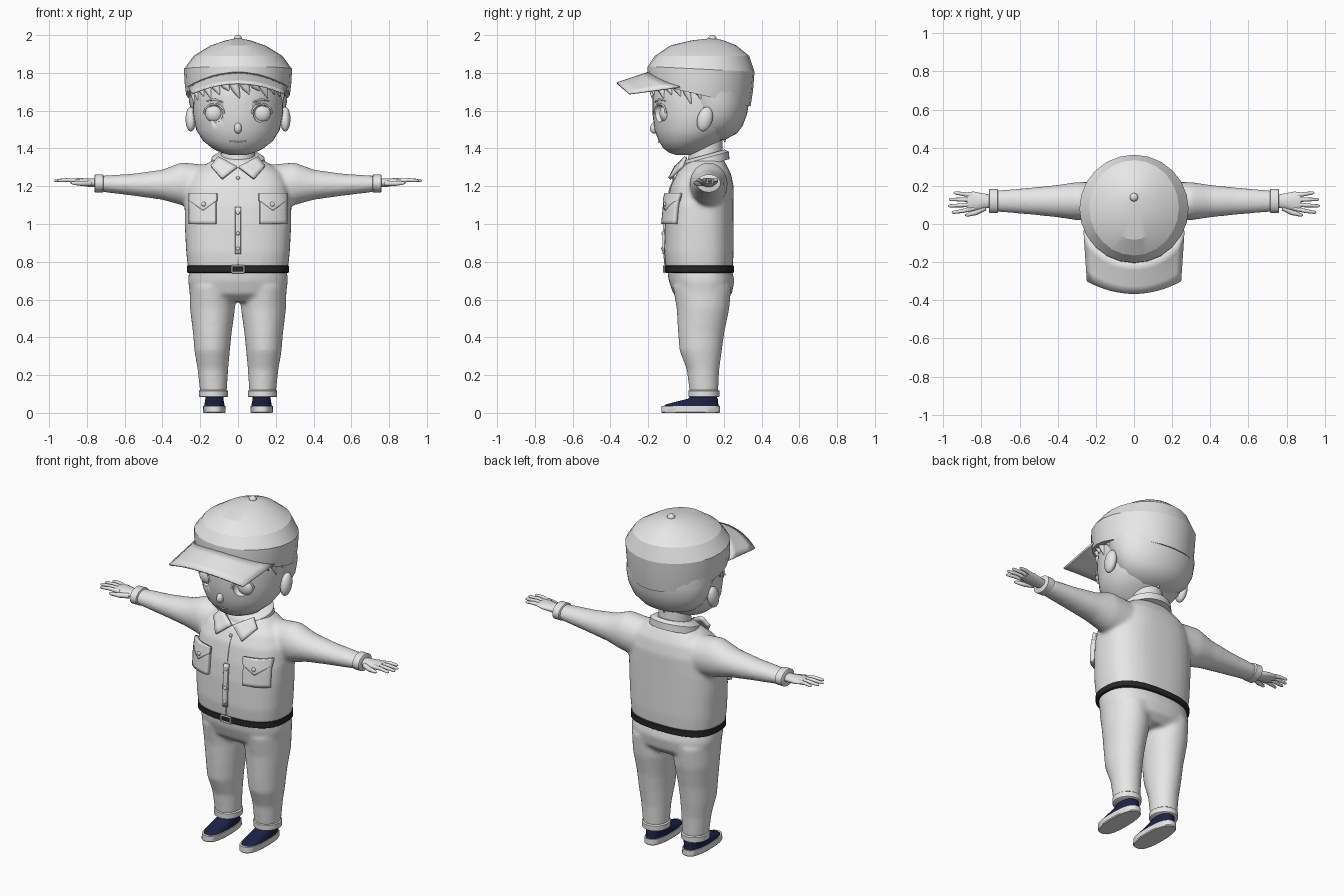
import bpy, bmesh
from math import sin, cos, pi, radians
from mathutils import Vector, Matrix

cube = bpy.data.objects.get("Cube")
if cube:
    bpy.data.objects.remove(cube)


def material(name, rgb):
    m = bpy.data.materials.new(name)
    m.use_nodes = True
    m.diffuse_color = (*rgb, 1)
    m.node_tree.nodes["Principled BSDF"].inputs["Base Color"].default_value = (*rgb, 1)
    return m


GREY = material("light grey", (0.8, 0.8, 0.8))
NAVY = material("navy blue", (0.012, 0.015, 0.06))
BLACK = material("belt black", (0.02, 0.02, 0.02))


def finish(name, bm, mat=GREY, mirror=False, solid=0, angle=40):
    """Turn a bmesh into an object; angle 0 leaves it faceted."""
    bmesh.ops.recalc_face_normals(bm, faces=bm.faces)
    me = bpy.data.meshes.new(name)
    bm.to_mesh(me)
    bm.free()
    me.materials.append(mat)
    ob = bpy.data.objects.new(name, me)
    bpy.context.collection.objects.link(ob)
    if angle:
        bpy.ops.object.select_all(action='DESELECT')
        ob.select_set(True)
        bpy.context.view_layer.objects.active = ob
        bpy.ops.object.shade_smooth_by_angle(angle=radians(angle))
    if solid:
        s = ob.modifiers.new("thickness", 'SOLIDIFY')
        s.thickness, s.offset = solid, 0
    if mirror:
        ob.modifiers.new("mirror", 'MIRROR')
    return ob


def skin(name, lofts, **kw):
    """Bridge each list of rings into a closed tube."""
    bm = bmesh.new()
    for rings in lofts:
        rows = [[bm.verts.new(p) for p in r] for r in rings]
        n = len(rows[0])
        for a, b in zip(rows, rows[1:]):
            for i in range(n):
                bm.faces.new((a[i], a[(i + 1) % n], b[(i + 1) % n], b[i]))
        bm.faces.new(rows[0])
        bm.faces.new(rows[-1])
    return finish(name, bm, **kw)


def oval(rx, ry, power=2, n=40):
    pts = []
    for i in range(n):
        c, s = cos(2 * pi * i / n), sin(2 * pi * i / n)
        k = (abs(c) ** power + abs(s) ** power) ** (-1 / power)
        pts.append((rx * c * k, ry * s * k))
    return pts


def level(z, cy, rx, ry, cx=0, tilt=0, **kw):
    return [(cx + x, cy + y, z + tilt * y) for x, y in oval(rx, ry, **kw)]


def upright(x, cz, ry, rz, side=1, cy=0.12):
    return [(side * x, cy + a, cz + b) for a, b in oval(ry, rz, n=28)]


def tube(points, radii, n=10):
    pts = [Vector(p) for p in points]
    rings = []
    for i, p in enumerate(pts):
        d = pts[min(i + 1, len(pts) - 1)] - pts[max(i - 1, 0)]
        q = d.to_track_quat('Z', 'Y')
        rings.append([p + q @ Vector((x, y, 0)) for x, y in oval(radii[i], radii[i], n=n)])
    return rings


def ball(name, at, size, turn=0, **kw):
    bm = bmesh.new()
    m = Matrix.Translation(at) @ Matrix.Rotation(turn, 4, 'X') @ Matrix.Diagonal((*size, 1))
    bmesh.ops.create_uvsphere(bm, u_segments=24, v_segments=14, radius=1, matrix=m)
    return finish(name, bm, **kw)


def sheet(name, f, nu=12, nv=8, **kw):
    """Grid surface from f(u, v), both running 0..1."""
    bm = bmesh.new()
    g = [[bm.verts.new(f(i / nu, j / nv)) for j in range(nv + 1)] for i in range(nu + 1)]
    for i in range(nu):
        for j in range(nv):
            bm.faces.new((g[i][j], g[i + 1][j], g[i + 1][j + 1], g[i][j + 1]))
    return finish(name, bm, **kw)


def fuse(ob):
    r = ob.modifiers.new("fuse", 'REMESH')
    r.mode, r.voxel_size, r.use_smooth_shade = 'VOXEL', 0.011, True
    s = ob.modifiers.new("soften", 'SMOOTH')
    s.factor, s.iterations = 0.5, 8


# Shirt: torso and sleeves fused into one surface
TORSO = [(.76, .07, .264, .177), (.85, .068, .274, .184), (1, .07, .282, .182),
         (1.1, .075, .282, .177), (1.2, .085, .267, .167), (1.27, .095, .235, .142),
         (1.32, .105, .165, .105), (1.35, .11, .11, .08)]
SLEEVE = [(.18, 1.2, .1, .115), (.3, 1.213, .1, .113), (.4, 1.208, .085, .08),
          (.55, 1.208, .07, .059), (.73, 1.213, .055, .042)]
fuse(skin("shirt", [[level(*r, power=2.6) for r in TORSO]] +
          [[upright(*r, side=s) for r in SLEEVE] for s in (-1, 1)]))


def chest(x, z):
    """Depth of the torso front at a point."""
    for a, b in zip(TORSO, TORSO[1:]):
        if a[0] <= z <= b[0]:
            t = (z - a[0]) / (b[0] - a[0])
            cy, rx, ry = (p + (q - p) * t for p, q in zip(a[1:], b[1:]))
            return cy - ry * max(0, 1 - abs(x / rx) ** 2.6) ** (1 / 2.6)
    return 0


def patch(name, x0, x1, z0, z1, lift, point=0, **kw):
    def f(u, v):
        x = x0 + (x1 - x0) * u
        low = z0 - point * (1 - abs(2 * u - 1))
        z = low + (z1 - low) * v
        return x, chest(x, z) - lift, z
    return sheet(name, f, **kw)


patch("pockets", .115, .25, 1, 1.15, .012, solid=.03, mirror=True)
patch("pocket_flaps", .11, .255, 1.125, 1.162, .022, point=.055, solid=.02, mirror=True)
ball("pocket_buttons", (.182, chest(.182, 1.1) - .034, 1.105), (.012, .008, .012), mirror=True)
patch("placket", -.015, .015, .84, 1.09, .004, solid=.012)
patch("front_seam", -.003, .003, .78, 1.25, .002, solid=.006)
for i, z in enumerate((.87, .95, 1.06, 1.245)):
    ball(f"shirt_button_{i}", (0, chest(0, z) - .01, z), (.01, .006, .01))

# Collar: sloping band and two pointed lapels
skin("collar_band", [[level(z, .105, rx, ry, tilt=.27)
                      for z, rx, ry in ((1.31, .145, .125), (1.35, .14, .122), (1.367, .115, .1))]])
LAPEL = [Vector(p) for p in ((.004, -.055, 1.302), (.105, .0, 1.355),
                             (.085, -.088, 1.24), (.143, -.02, 1.305))]
sheet("lapels", lambda u, v: LAPEL[0].lerp(LAPEL[1], u).lerp(LAPEL[2].lerp(LAPEL[3], u), v),
      nu=4, nv=4, solid=.016, mirror=True)

# Cuffs and hands
skin("sleeve_cuffs", [[upright(x, 1.215, .056 + d, .041 + d)
                       for x, d in ((.712, 0), (.716, .007), (.757, .007), (.761, 0))]], mirror=True)
fingers = [tube([(.84, .115 + k * .022, 1.225), (.9, .113 + k * .03, 1.233),
                 (tip - .008, .112 + k * .034, 1.23), (tip, .112 + k * .035, 1.229)],
                (.013, .0105, .008, .003))
           for k, tip in ((-1.5, .955), (-.5, .975), (.5, .97), (1.5, .945))]
thumb = tube([(.78, .085, 1.215), (.83, .06, 1.215), (.875, .047, 1.217), (.885, .045, 1.217)],
             (.015, .014, .009, .003))
palm = [upright(*r) for r in ((.74, 1.217, .032, .024), (.79, 1.219, .04, .022),
                              (.84, 1.224, .05, .019), (.875, 1.228, .046, .012))]
skin("fingers_and_thumbs", fingers + [thumb], mirror=True)
skin("palms", [palm], mirror=True)

# Trousers, turn-ups, belt
PELVIS = [(.77, .07, .257, .17), (.7, .082, .264, .174), (.63, .088, .255, .155), (.59, .09, .18, .11)]
LEG = [(.67, .085, .12, .155, .137), (.55, .09, .119, .139, .135), (.42, .08, .102, .122, .136),
       (.33, .078, .094, .112, .137), (.23, .09, .081, .086, .133), (.1, .095, .07, .075, .13)]
fuse(skin("trousers", [[level(*r, power=2.4) for r in PELVIS]] +
          [[level(z, cy, rx, ry, s * cx) for z, cy, rx, ry, cx in LEG] for s in (-1, 1)]))
skin("turn_ups", [[level(z, .095, .07 + d, .075 + d, .13)
                   for z, d in ((.083, 0), (.087, .006), (.117, .007), (.122, 0))]], mirror=True)
skin("belt", [[level(z, .071, .264 + d, .177 + d, power=2.6)
               for z, d in ((.741, 0), (.745, .006), (.777, .006), (.781, 0))]], mat=BLACK)
frame = [(-.032, .744), (.032, .744), (.032, .778), (-.032, .778)]
skin("buckle", [tube([(a, -.116, b), (c, -.116, d)], (.005, .005))
                for (a, b), (c, d) in zip(frame, frame[1:] + frame[:1])])

# Shoes
skin("shoe_soles", [[level(z, .025, .056 + d, .152 + d, .125, power=2.6)
                     for z, d in ((0, 0), (.005, .004), (.036, .003))]], mirror=True)
skin("shoe_uppers", [[level(*r, cx=.125, power=2.5)
                      for r in ((.03, .026, .055, .15), (.045, .033, .053, .138),
                                (.06, .06, .05, .11), (.075, .09, .048, .078), (.1, .095, .045, .06))]],
     mat=NAVY, mirror=True)

# Head with hollow eye sockets
head = skin("head", [[level(*r) for r in (
    (1.366, -.005, .045, .05), (1.378, -.005, .09, .085), (1.4, .003, .135, .122),
    (1.44, .02, .185, .165), (1.5, .05, .222, .217), (1.58, .065, .237, .242),
    (1.66, .07, .24, .248), (1.75, .075, .235, .248), (1.85, .08, .16, .18))]], angle=60)
socket = ball("eye_socket_cutter", (.128, -.15, 1.585), (.05, .04, .05), mirror=True)
socket.hide_render = True
socket.display_type = 'WIRE'
cut = head.modifiers.new("sockets", 'BOOLEAN')
cut.operation, cut.object = 'DIFFERENCE', socket
ball("eyeballs", (.127, -.108, 1.585), (.047, .032, .047), mirror=True)
skin("eyelids", [tube([(.127 + .053 * cos(a), -.137 + .03 * cos(a), 1.585 + .05 * sin(a))
                       for a in (pi * i / 10 for i in range(11))], [.005] * 11)], mirror=True)
skin("eyebrows", [tube([(.08, -.165, 1.645), (.125, -.143, 1.66), (.17, -.105, 1.65)],
                       (.003, .006, .002))], mirror=True)
ball("nose", (0, -.165, 1.508), (.02, .026, .03), turn=-.3)
skin("mouth", [tube([(-.05, -.136, 1.438), (0, -.145, 1.434), (.05, -.136, 1.438)],
                    (.002, .004, .002))])
ball("ears", (.25, .1, 1.555), (.028, .04, .066), turn=-.25, mirror=True)
skin("neck", [[level(z, .105, r, r) for z, r in ((1.3, .1), (1.38, .088), (1.5, .088))]])

# Hair: back shell, nape points, fringe locks
skin("hair", [[level(*r) for r in ((1.445, .13, .1, .075), (1.48, .15, .17, .12),
                                   (1.52, .16, .215, .14), (1.58, .16, .245, .163),
                                   (1.65, .15, .26, .185), (1.73, .13, .262, .2))]], angle=60)


def lock(deg, root, tip, drift, thick):
    a, b = radians(deg), radians(deg + drift)
    mid = (a + b) / 2
    return tube([((.24 - d) * cos(t), .07 + (.25 - d) * sin(t), z) for t, z, d in
                 ((a, root, .015), (mid, (root + tip) / 2, .003), (b, tip, 0))],
                (thick, thick * .8, .002))


skin("fringe", [lock(d, 1.755, 1.665 + .02 * (i % 3) - .03 * (abs(d + 90) > 55), 9, .026)
                for i, d in enumerate(range(-175, 0, 13))])
skin("nape_points", [tube([(x, .2 - 1.2 * x * x, 1.5), (x * 1.05, .205 - 1.5 * x * x, 1.435 + .5 * abs(x))],
                          (.03, .003)) for x in (-.14, -.1, -.05, 0, .05, .1, .14)])

# Cap: faceted crown, peak, top button
skin("cap_crown", [[level(z, cy, rx, ry, tilt=t, n=24) for z, cy, rx, ry, t in (
    (1.685, .07, .275, .272, -.23), (1.75, .075, .283, .28, -.15), (1.82, .08, .286, .283, -.05),
    (1.89, .085, .235, .25, 0), (1.945, .092, .145, .175, 0), (1.972, .115, .065, .085, 0),
    (1.983, .14, .01, .01, 0))]], angle=18)


def peak(u, v):
    s = 2 * u - 1
    inner = Vector((.262 * s, .075 - .275 * (1 - (.92 * s) ** 2) ** .5, 1.8 - .075 * s * s))
    outer = Vector((.245 * s, -.365 + .065 * s * s, 1.745 - .055 * s * s))
    return inner.lerp(outer, v)


sheet("cap_peak", peak, nu=16, nv=4, solid=.01)
ball("cap_button", (0, .14, 1.98), (.022, .022, .02))
